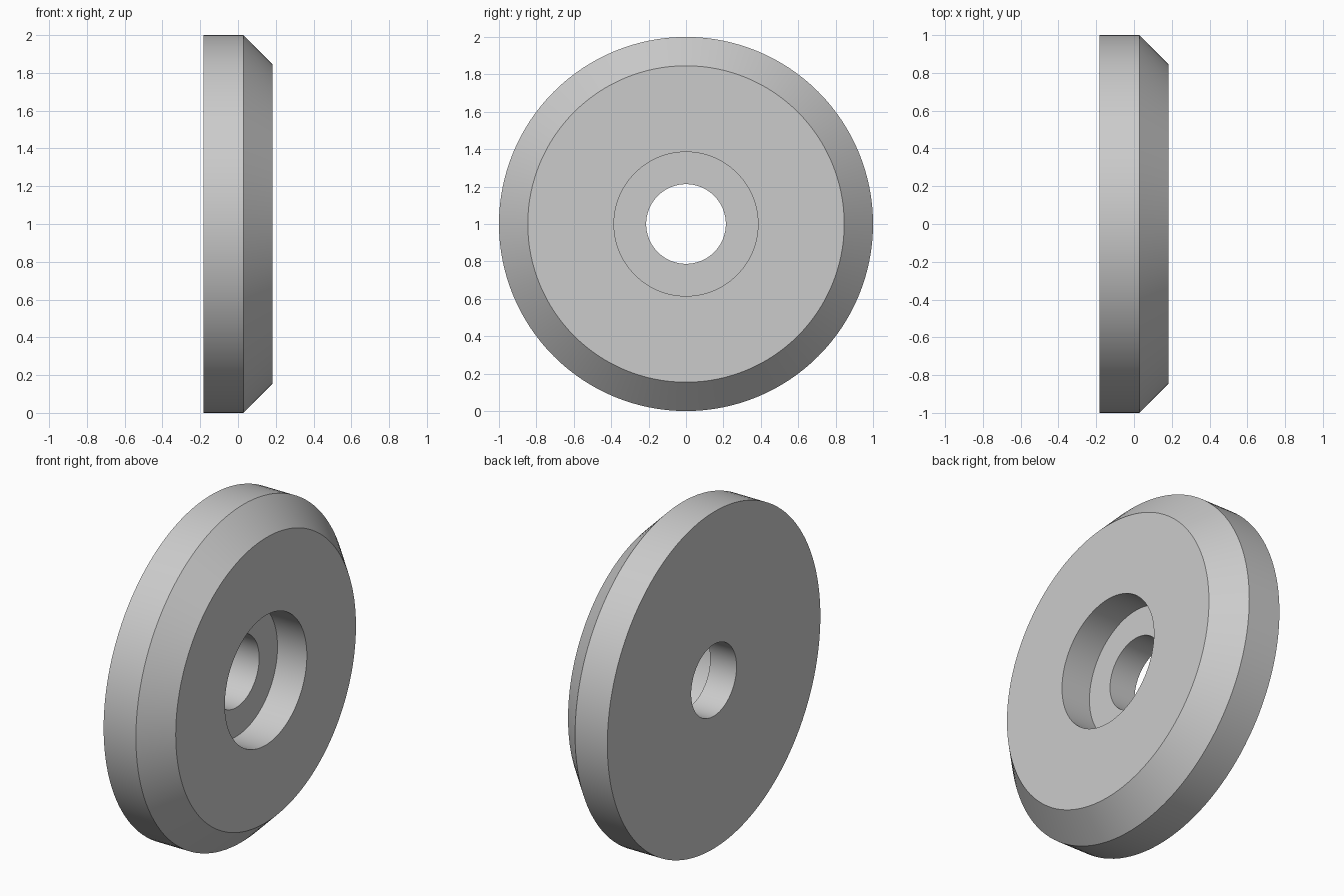
import bpy
import bmesh
import math
from mathutils import Matrix, Vector

cube = bpy.data.objects.get("Cube")
if cube:
    bpy.data.objects.remove(cube, do_unlink=True)

# Plain grey material
grey = bpy.data.materials.new("grey")
grey.use_nodes = True
colour = (0.6, 0.6, 0.6, 1)
grey.diffuse_color = colour
grey.node_tree.nodes["Principled BSDF"].inputs["Base Color"].default_value = colour

# Disc dimensions
SEGMENTS = 128
HALF = 0.183
CHAMFER = 0.154
RIM, BORE, RECESS = 1.0, 0.213, 0.385
FLOOR = -0.01

# Closed section as (position along x, radius)
profile = [
    (-HALF, BORE),
    (-HALF, RIM),
    (HALF - CHAMFER, RIM),
    (HALF, RIM - CHAMFER),
    (HALF, RECESS),
    (FLOOR, RECESS),
    (FLOOR, BORE),
]

# Revolve the section around the x axis
bm = bmesh.new()
rings = []
for i in range(SEGMENTS):
    turn = Matrix.Rotation(math.tau * i / SEGMENTS, 3, "X")
    rings.append([bm.verts.new(turn @ Vector((x, 0, r))) for x, r in profile])
for i, ring in enumerate(rings):
    following = rings[(i + 1) % SEGMENTS]
    for j in range(len(profile)):
        k = (j + 1) % len(profile)
        bm.faces.new((ring[j], ring[k], following[k], following[j]))
bmesh.ops.recalc_face_normals(bm, faces=bm.faces)

mesh = bpy.data.meshes.new("chamfered_disc")
bm.to_mesh(mesh)
bm.free()
mesh.materials.append(grey)

# Stand the disc on the ground
disc = bpy.data.objects.new("chamfered_disc", mesh)
disc.location.z = RIM
bpy.context.collection.objects.link(disc)

# Smooth curved walls, keep the edges crisp
bpy.ops.object.select_all(action="DESELECT")
disc.select_set(True)
bpy.context.view_layer.objects.active = disc
bpy.ops.object.shade_smooth_by_angle(angle=math.radians(30))
